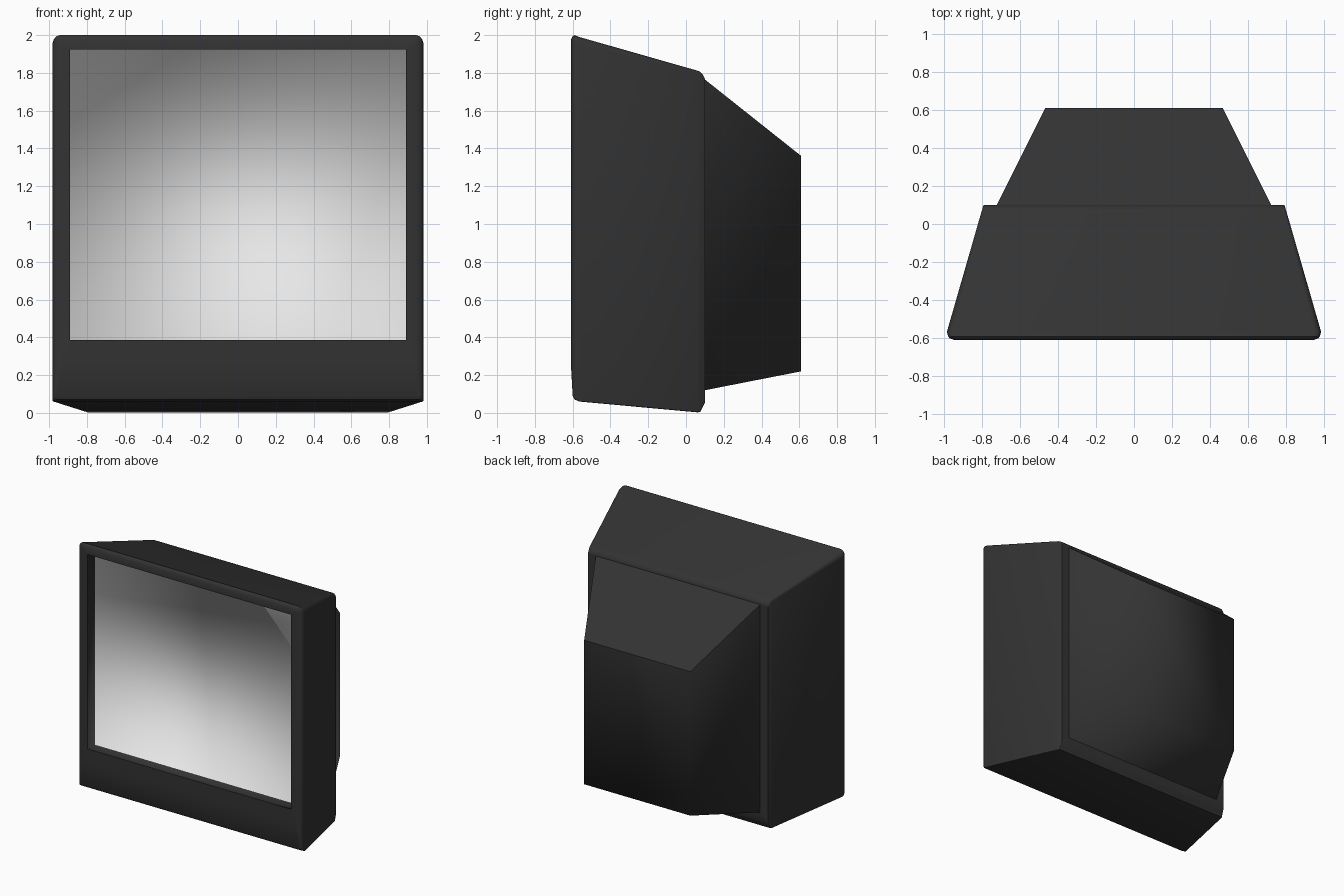
import bpy, bmesh, math

if "Cube" in bpy.data.objects:
    bpy.data.objects.remove(bpy.data.objects["Cube"])


def material(name, rgb):
    m = bpy.data.materials.new(name)
    m.diffuse_color = (*rgb, 1)
    m.use_nodes = True
    m.node_tree.nodes["Principled BSDF"].inputs["Base Color"].default_value = m.diffuse_color
    return m


dark = material("dark casing", (0.033, 0.033, 0.033))
glass = material("light grey glass", (0.8, 0.8, 0.8))


def ring(y, hw, z0, z1, r=0.0, rb=0.006, seg=3):
    """Rectangle outline in the xz plane; r rounds the top corners, rb the bottom ones."""
    if r == 0:
        return [(hw, y, z1), (-hw, y, z1), (-hw, y, z0), (hw, y, z0)]
    pts = []
    corners = [(1, 1, r), (-1, 1, r), (-1, -1, rb), (1, -1, rb)]
    for i, (sx, sz, c) in enumerate(corners):
        cx = sx * (hw - c)
        cz = z1 - c if sz > 0 else z0 + c
        for k in range(seg + 1):
            a = math.pi / 2 * (i + k / seg)
            pts.append((cx + c * math.cos(a), y, cz + c * math.sin(a)))
    return pts


def loft(name, rings, mats, cap=False, inward=False):
    """Skin a row of outlines; optionally close the last one (with the last material)."""
    bm = bmesh.new()
    loops = [[bm.verts.new(p) for p in r] for r in rings]
    n = len(loops[0])
    for a, b in zip(loops, loops[1:]):
        for i in range(n):
            j = (i + 1) % n
            bm.faces.new((a[i], a[j], b[j], b[i]))
    last = bm.faces.new(loops[-1]) if cap else None
    bmesh.ops.recalc_face_normals(bm, faces=bm.faces)
    bm.normal_update()
    if inward and last.normal.y > 0:
        bmesh.ops.reverse_faces(bm, faces=bm.faces)
    for f in bm.faces:
        f.smooth = True
    if last:
        last.material_index = len(mats) - 1
    me = bpy.data.meshes.new(name)
    bm.to_mesh(me)
    bm.free()
    for m in mats:
        me.materials.append(m)
    ob = bpy.data.objects.new(name, me)
    bpy.context.collection.objects.link(ob)
    return ob


# Front casing: bezel, rounded front rim, tapering body and rear rim
casing = loft("casing", [
    ring(-0.61, 0.89, 0.385, 1.925, 0.001, 0.001),
    ring(-0.61, 0.94, 0.27, 1.975, 0.03),
    ring(-0.60, 0.968, 0.09, 1.995, 0.035, 0.012),
    ring(-0.59, 0.976, 0.071, 2.0, 0.035, 0.01),
    ring(-0.565, 0.982, 0.06, 1.99, 0.035),
    ring(0.06, 0.802, 0.003, 1.812, 0.015),
    ring(0.075, 0.797, 0.004, 1.806, 0.015),
    ring(0.09, 0.793, 0.035, 1.79, 0.015),
    ring(0.10, 0.79, 0.055, 1.77, 0.01),
    ring(0.10, 0.72, 0.12, 1.765, 0.001, 0.001),
], [dark])
bpy.context.view_layer.objects.active = casing
casing.select_set(True)
bpy.ops.object.shade_smooth_by_angle(angle=math.radians(35))

# Screen: recessed tray with dark walls, shading blended softly into the glass
loft("screen", [
    ring(-0.61, 0.89, 0.385, 1.925),
    ring(-0.52, 0.89, 0.385, 1.925),
], [dark, glass], cap=True, inward=True)

# Rear housing: tapered block, soft all round except for its flat top
rear = loft("rear_housing", [
    ring(0.10, 0.72, 0.12, 1.765),
    ring(0.61, 0.465, 0.22, 1.36),
], [dark], cap=True)
for f in rear.data.polygons:
    if f.normal.z > 0.5:
        f.use_smooth = False
